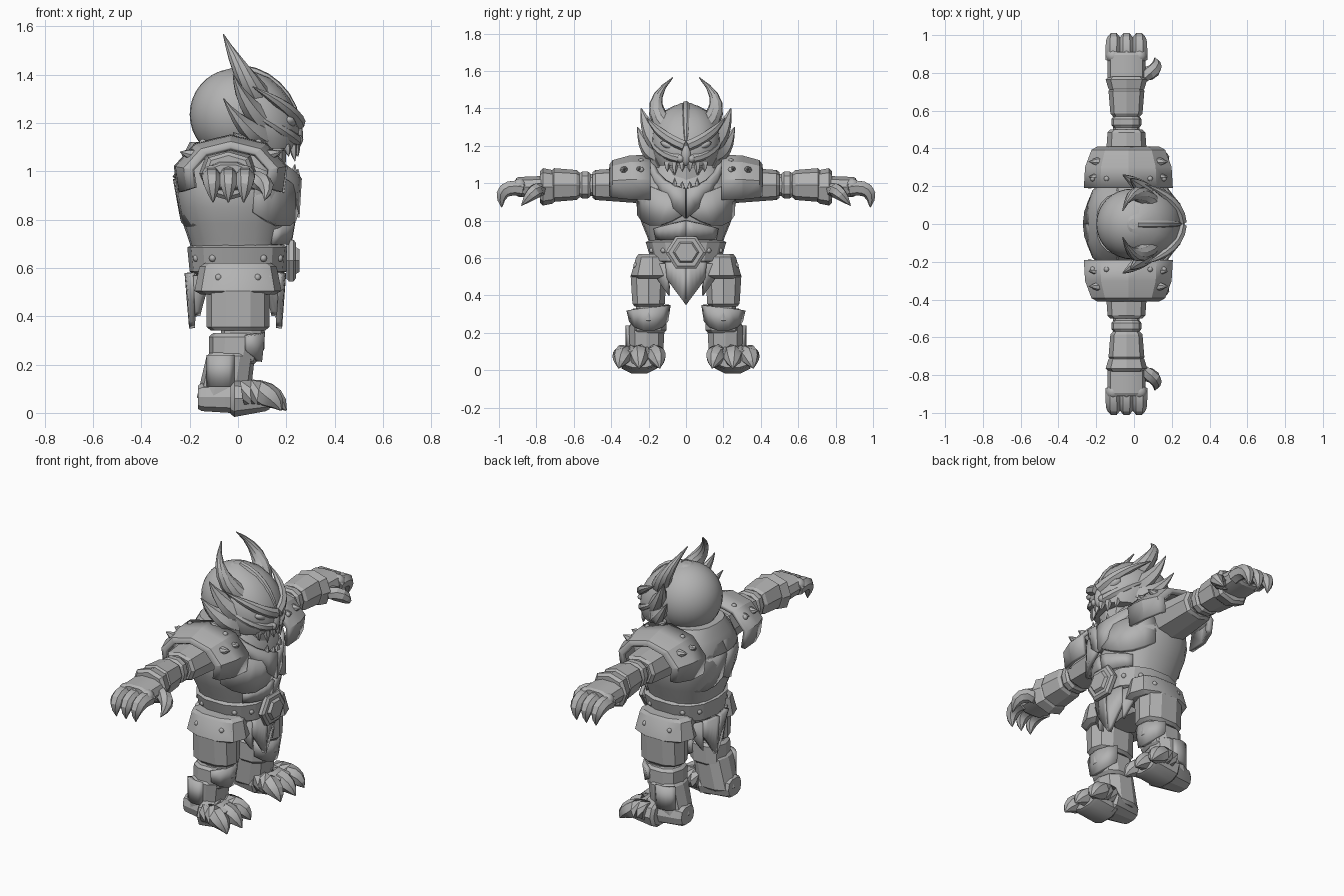
import bpy, bmesh, math
from mathutils import Vector, Matrix

cube = bpy.data.objects.get("Cube")
if cube:
    bpy.data.objects.remove(cube, do_unlink=True)

shade = (.45, .45, .45, 1)
grey = bpy.data.materials.new("plain grey")
grey.use_nodes = True
grey.diffuse_color = shade
grey.node_tree.nodes["Principled BSDF"].inputs["Base Color"].default_value = shade


def finish(name, bm, pair, angle=25, thick=0):
    """Turn a bmesh into an object; pair mirrors it to the other side."""
    bmesh.ops.recalc_face_normals(bm, faces=bm.faces[:])
    mesh = bpy.data.meshes.new(name)
    bm.to_mesh(mesh)
    bm.free()
    mesh.materials.append(grey)
    obj = bpy.data.objects.new(name, mesh)
    bpy.context.collection.objects.link(obj)
    bpy.ops.object.select_all(action='DESELECT')
    obj.select_set(True)
    bpy.context.view_layer.objects.active = obj
    bpy.ops.object.shade_smooth_by_angle(angle=math.radians(angle))
    if thick:
        solid = obj.modifiers.new("Thickness", 'SOLIDIFY')
        solid.thickness = thick
        solid.offset = 0
    if pair:
        mirror = obj.modifiers.new("Mirror", 'MIRROR')
        mirror.use_axis = (False, True, False)


def bridge(bm, rings, closed=True):
    """Join rows of points with quads; closed rows also get end caps."""
    rows = [[bm.verts.new(point) for point in ring] for ring in rings]
    count = len(rows[0])
    for low, high in zip(rows, rows[1:]):
        for i in range(count if closed else count - 1):
            j = (i + 1) % count
            bm.faces.new((low[i], low[j], high[j], high[i]))
    if closed:
        bm.faces.new(rows[0])
        bm.faces.new(rows[-1])


def loft(name, axis, sections, sides=10, pair=True, square=.8):
    """Sections are (position, centre, radii) along an axis, squarish in outline."""
    def bend(value):
        return math.copysign(abs(value) ** square, value) if abs(value) > 1e-6 else 0
    rings = []
    for along, centre, radii in sections:
        ring = []
        for i in range(sides):
            turn = math.tau * i / sides
            u = centre[0] + radii[0] * bend(math.cos(turn))
            v = centre[1] + radii[1] * bend(math.sin(turn))
            ring.append({'x': (along, u, v), 'y': (u, along, v), 'z': (u, v, along)}[axis])
        rings.append(ring)
    bm = bmesh.new()
    bridge(bm, rings)
    finish(name, bm, pair)


def drum(name, axis, start, end, centre, first, last, shift=0, **options):
    """Armour sleeve with a chamfered lip at both ends; shift slides its far end."""
    lip = (end - start) * min(.25, .015 / abs(end - start))
    inner, outer = Vector(first) * .85, Vector(last) * .85
    far = (centre[0] + shift, centre[1])
    loft(name, axis, [(start, centre, inner), (start + lip, centre, first),
                      (end - lip, far, last), (end, far, outer)], **options)


def spike(name, start, bend, end, radius, power=2, sides=7, pair=True, flat=1):
    """Curved tube that tapers to a point; a higher power keeps it thick for longer."""
    start, bend, end = Vector(start), Vector(bend), Vector(end)
    rings = []
    for i in range(7):
        t = i / 6
        middle = start.lerp(bend, t).lerp(bend.lerp(end, t), t)
        way = ((bend - start).lerp(end - bend, t)).normalized()
        side = way.cross(Vector((1, 0, 0))).normalized()
        up = side.cross(way)
        thick = radius * max(1 - t ** power, .05)
        turns = [math.tau * k / sides for k in range(sides)]
        rings.append([middle + thick * (side * math.cos(a) + up * flat * math.sin(a)) for a in turns])
    bm = bmesh.new()
    bridge(bm, rings)
    finish(name, bm, pair)


def patch(name, centre, radii, angles, top, bottom, thick=.025, lean=1):
    """Plate wrapped round an upright oval; lean scales the oval at its top edge."""
    rows = [[], []]
    for i in range(6):
        t = i / 5
        turn = math.radians(angles[0] + (angles[1] - angles[0]) * t)
        x, y = radii[0] * math.cos(turn), radii[1] * math.sin(turn)
        rows[0].append((centre[0] + x * lean, centre[1] + y * lean, top(t)))
        rows[1].append((centre[0] + x, centre[1] + y, bottom(t)))
    bm = bmesh.new()
    bridge(bm, rows, closed=False)
    finish(name, bm, True, thick=thick)


def ball(name, at, size, pair=True, segments=8, tilt=0):
    bm = bmesh.new()
    bmesh.ops.create_uvsphere(bm, u_segments=segments, v_segments=segments // 2 + 2, radius=1)
    place = Matrix.Translation(at) @ Matrix.Rotation(tilt, 4, 'X') @ Matrix.Diagonal((*size, 1))
    bmesh.ops.transform(bm, matrix=place, verts=bm.verts[:])
    finish(name, bm, pair, 60)


# Barrel torso, swelling towards the chest
origin = (0, 0)
sections = []
for step in range(9):
    t = step / 8
    swell = math.sin(math.pi * t ** 1.5)
    sections.append((.58 + .54 * t, (-.03 * t, 0), (.17 + .07 * swell, .17 + .1 * swell)))
loft("torso", 'z', sections, sides=20, pair=False)

# Belt with a six-sided buckle
drum("pelvis", 'z', .47, .6, origin, (.1, .14), (.17, .18), pair=False)
drum("belt", 'z', .57, .7, origin, (.2, .19), (.21, .22), sides=14, pair=False)
for name, depth, size in (("buckle", .24, .11), ("buckle_boss", .255, .07)):
    drum(name, 'x', .2, depth, (0, .63), (size, size * .9), (size, size * .9),
         sides=6, pair=False, square=1)

# Plates round the body
patch("chest_plate", origin, (.24, .26), (3, 75),
      lambda t: .92 + .1 * t, lambda t: .83 - .06 * math.sin(math.pi * t), lean=.98)
patch("belly_plate", origin, (.21, .2), (0, 50), lambda t: .8 - .04 * t, lambda t: .7, lean=1.08)
patch("back_plate", (-.02, 0), (.21, .23), (180, 110),
      lambda t: .97, lambda t: .82 - .05 * math.sin(math.pi * t), lean=1.13)
patch("upper_back_plate", (-.02, 0), (.24, .26), (180, 110), lambda t: 1.1, lambda t: .97, lean=.7)

# Shoulder guards: arched strips sloping down towards the arm
rows = []
for y, scale in ((.19, 1), (.3, .97), (.385, .83), (.4, .7)):
    turns = [math.radians(-25 + 230 * i / 6) for i in range(7)]
    rows.append([(-.03 + .23 * scale * math.cos(a), y, .98 + .16 * scale * math.sin(a)) for a in turns])
bm = bmesh.new()
bridge(bm, rows, closed=False)
finish("shoulder_guard", bm, True, 15, .025)
for side in (1, -1):
    for y in (.25, .33):
        base = Vector((.13 * side - .03, y, 1.06))
        reach = Vector((.04 * side, 0, .01))
        spike("shoulder_stud", base, base + reach, base + 2 * reach, .028)

# Arms: sleeve, elbow bands, flared bracer and hand
arm = (-.04, .99)
drum("upper_arm", 'y', .2, .5, arm, (.12, .1), (.1, .08), sides=8)
drum("elbow", 'y', .48, .6, arm, (.07, .06), (.07, .06))
drum("elbow_band", 'y', .51, .57, arm, (.08, .075), (.08, .075))
drum("bracer", 'y', .57, .72, arm, (.085, .08), (.095, .09), sides=8)
drum("bracer_flare", 'y', .7, .78, (-.04, .98), (.095, .09), (.11, .1), sides=8)
drum("hand", 'y', .76, .91, (-.04, .98), (.1, .06), (.1, .055))
for x in (-.11, -.04, .03):
    ball("knuckle", (x, .89, .985), (.04, .04, .04))
    inward = -.04 + .9 * (x + .04)
    spike("clawed_finger", (x, .87, .97), (x, 1.01, 1), (inward, .985, .87), .042, power=4)
spike("clawed_thumb", (.01, .78, .96), (.15, .8, .98), (.11, .88, .88), .04, power=4)

# Legs: hip guard, thigh armour, knee, shin cuff and boot
hip, leg = (0, .18), (0, .2)
drum("hip_guard", 'z', .49, .62, hip, (.18, .12), (.16, .09))
drum("thigh", 'z', .34, .52, leg, (.13, .09), (.13, .1))
drum("knee", 'z', .25, .37, (.02, .2), (.09, .07), (.09, .07))
drum("shin_cuff", 'z', .2, .33, (-.02, .2), (.1, .1), (.11, .1), shift=.01)
drum("boot", 'z', .05, .25, (-.06, .21), (.11, .09), (.1, .1), shift=.03)
patch("knee_guard", leg, (.09, .1), (-70, 70), lambda t: .35 - .03 * t,
      lambda t: .26 - .05 * math.sin(math.pi * t), lean=1.15)
patch("calf_plate", (-.06, .21), (.08, .1), (60, 140), lambda t: .24, lambda t: .11)

# Feet with three clawed toes fanning out
drum("heel", 'x', -.165, .02, (.22, .065), (.07, .06), (.1, .07))
drum("instep", 'x', -.03, .13, (.25, .06), (.11, .08), (.11, .055))
for spread in (-1, 0, 1):
    y = .25 + .08 * spread
    tip = .2 - .02 * abs(spread)
    spike("clawed_toe", (.02, y, .08), (.14, y + .01 * spread, .1), (tip, y + .03 * spread, .01), .055, power=4)

# Pointed cloths hanging front and back
for way in (.17, -.19):
    patch("hanging_cloth", origin, (way, .24), (0, 24), lambda t: .58, lambda t: .35 + .14 * t, lean=1.1)
    patch("side_cloth", origin, (way * .95, .24), (22, 40), lambda t: .57, lambda t: .4 + .1 * t, lean=1.05)

# Round head with a face mask that leans back towards the crown
ball("head", (-.01, 0, 1.235), (.19, .187, .19), pair=False, segments=32)
sections = []
for step in range(9):
    rise = -.6 + 1.59 * step / 8
    girth = math.sqrt(1 - rise * rise)
    sections.append((1.22 + .21 * rise, (.05 - .05 * rise, 0), (.2 * girth, .19 * girth)))
loft("face_mask", 'z', sections, sides=16, pair=False, square=.9)
spike("helmet_ridge", (.02, 0, 1.42), (.18, 0, 1.4), (.26, 0, 1.2), .02, power=6, pair=False)

# Face: brows, eyes, cheeks and nose
spike("brow", (.25, .01, 1.2), (.24, .14, 1.25), (.06, .21, 1.35), .03, power=3)
ball("eye", (.21, .09, 1.2), (.03, .05, .02), tilt=.4)
spike("cheek_ridge", (.24, .03, 1.13), (.22, .16, 1.15), (.04, .2, 1.25), .025, power=3)
ball("nose", (.24, 0, 1.15), (.03, .03, .06), pair=False)
ball("nostril", (.25, .03, 1.13), (.02, .02, .02))

# Curved horns and flame-shaped flaps at the sides
spike("horn", (.1, .09, 1.29), (0, .24, 1.42), (-.06, .07, 1.565), .055, power=1.5, sides=10)
spike("upper_flap", (.1, .14, 1.22), (.02, .2, 1.27), (-.02, .24, 1.4), .06, flat=.7)
spike("middle_flap", (.1, .14, 1.16), (.02, .21, 1.16), (-.06, .26, 1.3), .06, flat=.7)
spike("lower_flap", (.1, .13, 1.12), (.02, .19, 1.1), (-.02, .23, 1.16), .06, flat=.7)

# Open jaw ending in a long chin point, with teeth
patch("jaw", (.05, 0), (.19, .18), (0, 95), lambda t: .97 + .18 * t ** 1.5,
      lambda t: .81 + .26 * t, .03, lean=1.05)
drum("throat", 'z', .88, 1.1, (.09, 0), (.1, .07), (.11, .11), pair=False)
for y, size in ((.02, .03), (.06, .05), (.1, .03)):
    x = .24 - 4 * y * y
    for name, gum, way in (("upper_tooth", 1.11, -1), ("lower_tooth", .96, 1)):
        root, point = Vector((x, y, gum)), Vector((x + .01, y, gum + way * (size + .02)))
        spike(name, root, root.lerp(point, .5), point, .018, sides=5)

# Rivets along the belt, hip guards and shoulder guards
for turn in (35, 60, 120, 145):
    across, out = math.cos(math.radians(turn)), math.sin(math.radians(turn))
    ball("belt_rivet", (.21 * across, .21 * out, .64), (.015, .015, .015))
    ball("hip_rivet", (.16 * across, .18 + .1 * out, .56), (.015, .015, .015))
    ball("shoulder_rivet", (.23 * across - .03, .24, .98 + .16 * out), (.015, .015, .015))
